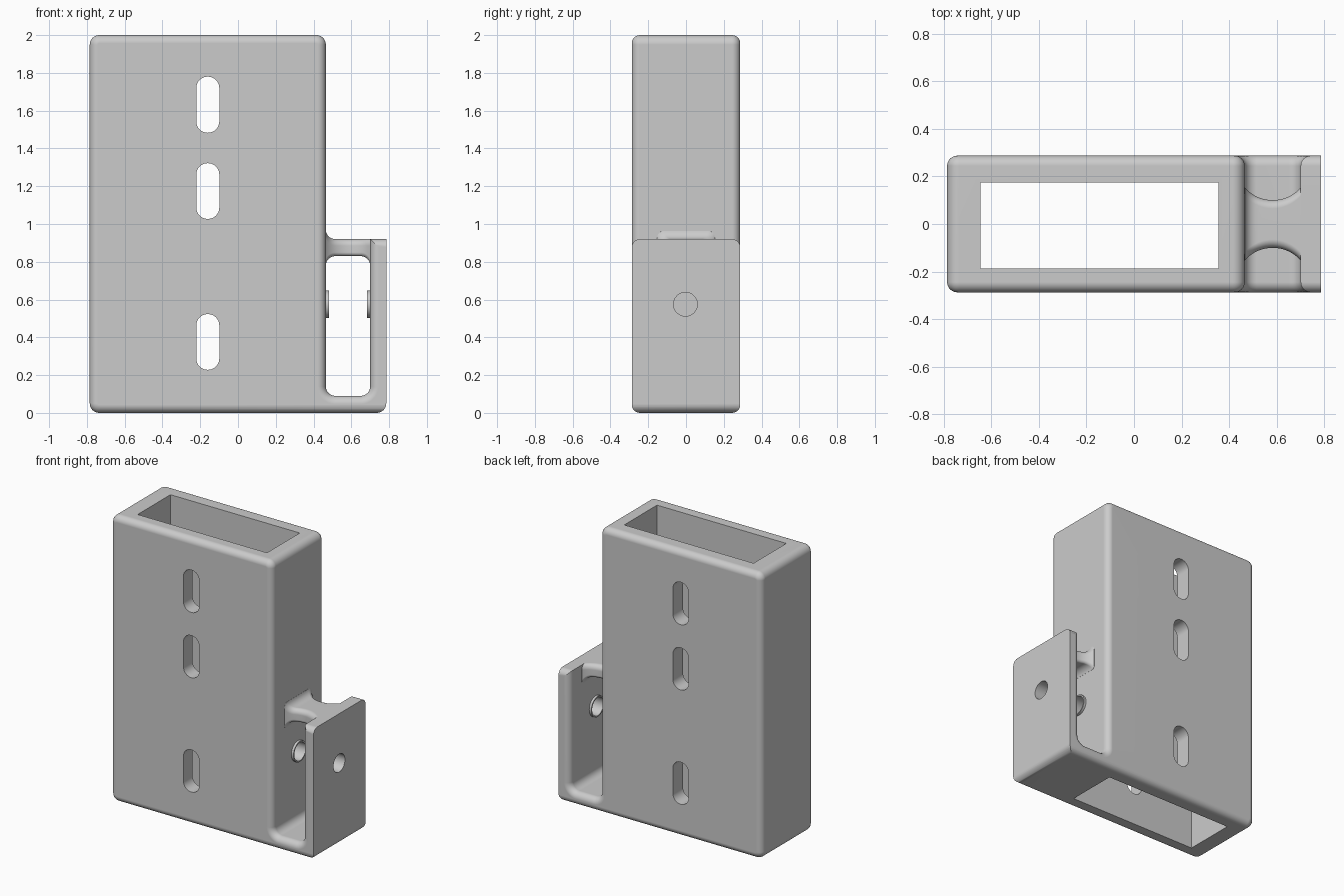
import bpy, bmesh, math
from mathutils import Vector

if "Cube" in bpy.data.objects:
    bpy.data.objects.remove(bpy.data.objects["Cube"])

grey = bpy.data.materials.new("plain grey")
grey.diffuse_color = (0.6, 0.6, 0.6, 1)
grey.use_nodes = True
grey.node_tree.nodes["Principled BSDF"].inputs["Base Color"].default_value = grey.diffuse_color


def make_object(name, bm):
    bmesh.ops.recalc_face_normals(bm, faces=bm.faces)
    mesh = bpy.data.meshes.new(name)
    bm.to_mesh(mesh)
    bm.free()
    obj = bpy.data.objects.new(name, mesh)
    bpy.context.collection.objects.link(obj)
    mesh.materials.append(grey)
    return obj


def rounded(points, steps=8):
    """Outline from (x, z, radius) corners, each replaced by an arc."""
    out = []
    for i, (x, z, r) in enumerate(points):
        p = Vector((x, z))
        if r == 0:
            out.append(p)
            continue
        a = (Vector(points[i - 1][:2]) - p).normalized()
        b = (Vector(points[(i + 1) % len(points)][:2]) - p).normalized()
        centre = p + (a + b) * r          # all corners are right angles
        for k in range(steps + 1):
            t = k / steps * math.pi / 2
            out.append(centre - b * r * math.cos(t) - a * r * math.sin(t))
    return out


def extrude_y(name, outline, y0, y1, bevel=0):
    bm = bmesh.new()
    front = [bm.verts.new((p.x, y0, p.y)) for p in outline]
    back = [bm.verts.new((p.x, y1, p.y)) for p in outline]
    n = len(outline)
    caps = [bm.faces.new(front), bm.faces.new(back[::-1])]
    for i in range(n):
        j = (i + 1) % n
        bm.faces.new((front[i], back[i], back[j], front[j]))
    bmesh.ops.recalc_face_normals(bm, faces=bm.faces)
    if bevel:
        edges = [e for f in caps for e in f.edges]
        bmesh.ops.bevel(bm, geom=edges, offset=bevel, segments=6,
                        profile=0.5, affect='EDGES', clamp_overlap=False)
    return make_object(name, bm)


def cylinder_x(name, x0, x1, radius, y=-0.003, z=0.575):
    bm = bmesh.new()
    bmesh.ops.create_cone(bm, cap_ends=True, segments=40, radius1=radius,
                          radius2=radius, depth=x1 - x0)
    for v in bm.verts:
        v.co = Vector(((x0 + x1) / 2 + v.co.z, y + v.co.x, z + v.co.y))
    return make_object(name, bm)


def combine(target, tool, operation):
    mod = target.modifiers.new("combine", 'BOOLEAN')
    mod.object, mod.operation, mod.solver = tool, operation, 'EXACT'
    bpy.context.view_layer.objects.active = target
    bpy.ops.object.modifier_apply(modifier=mod.name)
    bpy.data.objects.remove(tool)


R = 0.05
D = 0.287

# Main sleeve, bracket floor and outer plate as one filleted profile
body = extrude_y("sleeve_and_bracket", rounded([
    (-0.785, 0, R), (0.95, 0, 0), (0.95, 0.92, 0), (0.70, 0.92, 0),
    (0.70, 0.09, R), (0.465, 0.09, R), (0.465, 2, R), (-0.785, 2, R)]),
    -D, D, bevel=0.043)

# Trim the plate to a flat outer face with a rounded bottom corner
keeper = extrude_y("plate_trim", rounded([
    (-1, -0.2, 0), (0.6, -0.2, 0), (0.6, 0, 0), (0.785, 0, R),
    (0.785, 2.2, 0), (-1, 2.2, 0)]), -0.5, 0.5)
combine(body, keeper, 'INTERSECT')

# Raised bosses on both sides of the bracket gap
for x0, x1 in ((0.42, 0.482), (0.684, 0.74)):
    combine(body, cylinder_x("boss", x0, x1, 0.072), 'UNION')

# Rectangular channel through the sleeve
channel = extrude_y("channel_cut", rounded([
    (-0.645, -0.1, 0), (0.355, -0.1, 0), (0.355, 2.1, 0), (-0.645, 2.1, 0)]),
    -0.187, 0.175)
combine(body, channel, 'DIFFERENCE')

# Three long slots through front and back
for z0, z1 in ((0.228, 0.523), (1.027, 1.322), (1.483, 1.78)):
    slot = extrude_y("slot_cut", rounded([
        (-0.221, z0, 0.06), (-0.099, z0, 0.06),
        (-0.099, z1, 0.06), (-0.221, z1, 0.06)]), -0.5, 0.5)
    combine(body, slot, 'DIFFERENCE')

# Pin hole through plate, bosses and sleeve wall
combine(body, cylinder_x("pin_hole_cut", 0.2, 1.0, 0.063), 'DIFFERENCE')


# Waisted bridge between sleeve and plate, lofted along x
def flare(d):
    d = min(max(d, 0), R)
    return R - math.sqrt(R * R - (R - d) ** 2)


bm = bmesh.new()
rings = []
xs = [0.455, 0.4655] + [0.465 + 0.235 * (1 - math.cos(math.pi * k / 24)) / 2
                        for k in range(1, 24)] + [0.6995, 0.71]
for x in xs:
    dx = min(abs(x - 0.5825), 0.1175)
    half = 0.257 - math.sqrt(0.157 ** 2 - dx ** 2)
    top = 0.92 + flare(x - 0.465)
    low = 0.83 - flare(x - 0.465) - flare(0.70 - x)
    ring = []
    for quadrant, (sy, sz) in enumerate(((1, 1), (-1, 1), (-1, -1), (1, -1))):
        r = 0.035 if sz > 0 else 0.02
        cy, cz = sy * (half - r), (top - r if sz > 0 else low + r)
        for k in range(7):
            a = (quadrant + k / 6) * math.pi / 2
            ring.append(bm.verts.new((x, cy + r * math.cos(a),
                                      cz + r * math.sin(a))))
    rings.append(ring)
for a, b in zip(rings, rings[1:]):
    for i in range(len(a)):
        j = (i + 1) % len(a)
        bm.faces.new((a[i], a[j], b[j], b[i]))
bm.faces.new(rings[0])
bm.faces.new(rings[-1][::-1])
bridge = make_object("bridge", bm)

# Smooth fillets, crisp edges
for obj in (body, bridge):
    bpy.ops.object.select_all(action='DESELECT')
    obj.select_set(True)
    bpy.context.view_layer.objects.active = obj
    bpy.ops.object.shade_smooth_by_angle(angle=math.radians(30))
    weighted = obj.modifiers.new("even shading", 'WEIGHTED_NORMAL')
    weighted.keep_sharp = True
